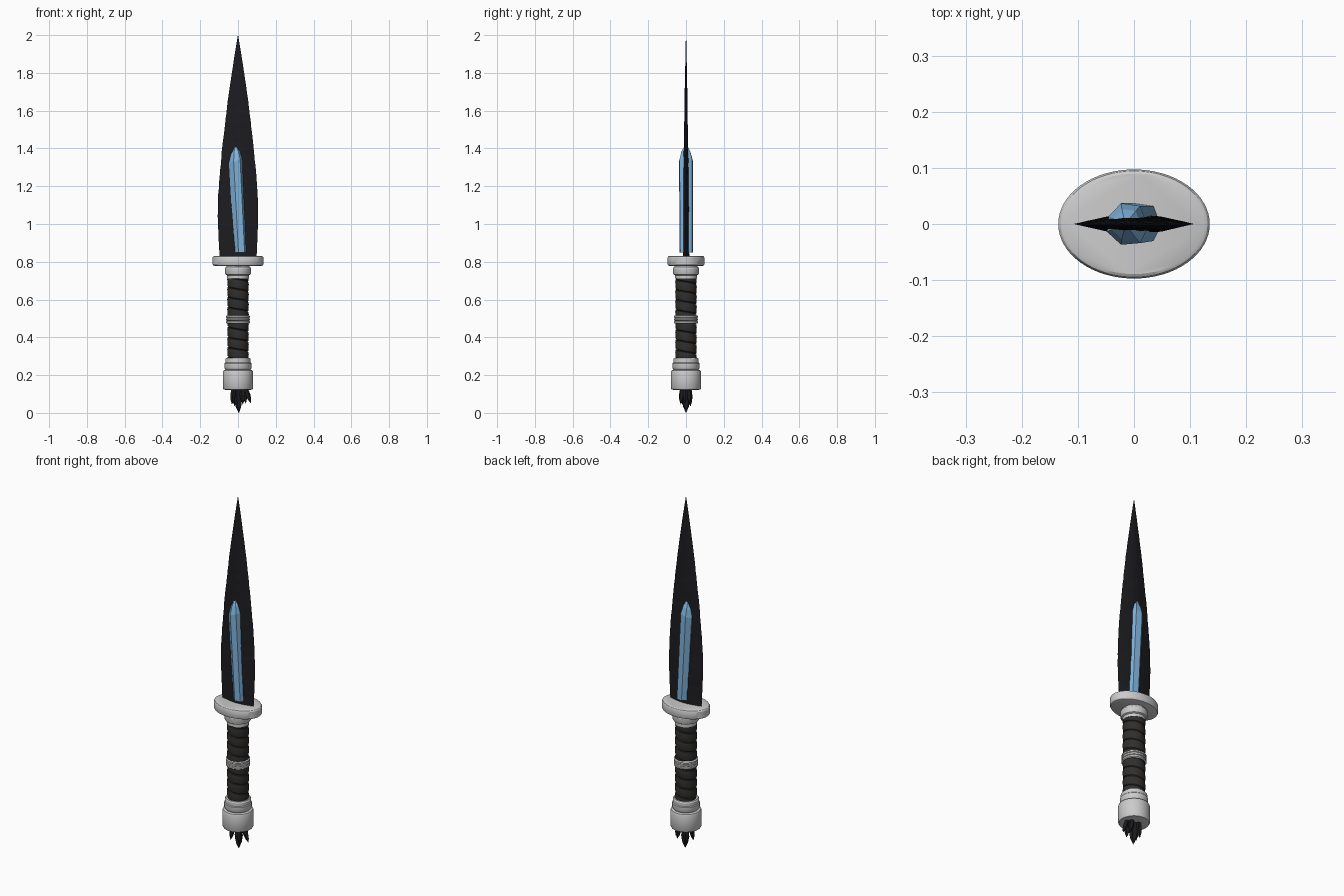
import bpy, bmesh, math, random
from mathutils import Vector

if "Cube" in bpy.data.objects:
    bpy.data.objects.remove(bpy.data.objects["Cube"])

random.seed(4)
TAU = 2 * math.pi


def material(name, rgb):
    m = bpy.data.materials.new(name)
    m.diffuse_color = (*rgb, 1)
    m.use_nodes = True
    m.node_tree.nodes["Principled BSDF"].inputs["Base Color"].default_value = m.diffuse_color
    return m


BLACK = material("black_stone", (0.012, 0.012, 0.015))
BLUE = material("blue_crystal", (0.22, 0.46, 0.72))
LEATHER = material("dark_leather", (0.03, 0.028, 0.026))


def loft(name, rings, mat=None, smooth=None):
    """Skin a list of equal-length closed rings and cap both ends."""
    bm = bmesh.new()
    vs = [[bm.verts.new(p) for p in ring] for ring in rings]
    n = len(vs[0])
    for a, b in zip(vs, vs[1:]):
        for i in range(n):
            j = (i + 1) % n
            bm.faces.new((a[i], a[j], b[j], b[i]))
    bm.faces.new(vs[0][::-1])
    bm.faces.new(vs[-1])
    bmesh.ops.remove_doubles(bm, verts=bm.verts, dist=1e-5)
    bmesh.ops.recalc_face_normals(bm, faces=bm.faces)
    me = bpy.data.meshes.new(name)
    bm.to_mesh(me)
    bm.free()
    ob = bpy.data.objects.new(name, me)
    bpy.context.collection.objects.link(ob)
    if mat:
        me.materials.append(mat)
    if smooth:
        bpy.ops.object.select_all(action='DESELECT')
        ob.select_set(True)
        bpy.context.view_layer.objects.active = ob
        bpy.ops.object.shade_smooth_by_angle(angle=math.radians(smooth))
    return ob


def turned(name, profile, ratio=1.0, n=48, mat=None):
    """Lathe a (radius, z) profile; ratio squashes it in y."""
    rings = [[(r * math.cos(TAU * i / n), r * ratio * math.sin(TAU * i / n), z)
              for i in range(n)] for r, z in profile]
    return loft(name, rings, mat, 30)


def interp(table, z):
    for (z0, *a), (z1, *b) in zip(table, table[1:]):
        if z <= z1:
            t = (z - z0) / (z1 - z0)
            return [p + (q - p) * t for p, q in zip(a, b)]
    return table[-1][1:]


# Blade: lens section, slightly rough like knapped stone
shape = [(0.82, .097, .019), (0.93, .104, .018), (1.05, .107, .017),
         (1.18, .103, .0155), (1.4, .084, .012), (1.66, .053, .008),
         (1.87, .022, .004), (1.95, .009, .002), (2.0, .0005, .0005)]
section = [-1, -.8, -.5, -.2, .2, .5, .8, 1]
rings = []
for k in range(49):
    z = 0.82 + 1.18 * k / 48
    w, t = interp(shape, z)
    jit = lambda s: 1 + random.uniform(-s, s)
    front = [(w * u * jit(.012), -t * (1 - abs(u) ** 1.5) * jit(.1), z) for u in section]
    back = [(w * u, t * (1 - abs(u) ** 1.5) * jit(.1), z) for u in section[-2:0:-1]]
    rings.append(front + back)
loft("blade", rings, BLACK)

# Crystal set through the blade, leaning slightly to the left
hexagon = [(-.037, -.014), (-.012, -.037), (.022, -.034),
           (.036, -.006), (.022, .032), (-.012, .037), (-.034, .014)]
axis = [(0.85, .014, .002, .95), (1.335, -.011, 0, 1), (1.375, -.013, 0, .72),
        (1.42, -.015, 0, .12)]
loft("crystal", [[(cx + x * s, cy + y * s, z + (x * .35 if 1.3 < z < 1.4 else 0))
                  for x, y in hexagon] for z, cx, cy, s in axis], BLUE)

# Oval guard and its collar
turned("guard", [(.122, .778), (.131, .781), (.135, .787), (.135, .822),
                 (.131, .828), (.124, .831)], ratio=.72, n=64)
turned("upper_collar", [(.058, .712), (.058, .728), (.066, .732), (.069, .738),
                        (.069, .765), (.065, .771), (.06, .773), (.06, .785)])

# Spiral leather wrap: helical bands with a sunken seam
pitch, n = .053, 40
bands = [(0, .050), (.08, .0545), (.3, .0565), (.75, .057), (.95, .055)]
z_lo, z_hi = .27, .73
rings = []
for turn in range(-1, 12):
    for f, r in bands:
        z0 = z_lo + pitch * (turn + f)
        rings.append((z0, r))
bm = bmesh.new()
grid = []
for z0, r in rings:
    row = []
    for i in range(n + 1):
        a = TAU * i / n
        z = min(max(z0 + pitch * (1 - i / n), z_lo), z_hi)
        row.append(bm.verts.new((r * math.cos(a), r * math.sin(a), z)))
    grid.append(row)
for a, b in zip(grid, grid[1:]):
    for i in range(n):
        q = (a[i], a[i + 1], b[i + 1], b[i])
        if max(v.co.z for v in q) - min(v.co.z for v in q) > 1e-4:
            bm.faces.new(q)
bmesh.ops.delete(bm, geom=[v for v in bm.verts if not v.link_faces], context='VERTS')
bmesh.ops.remove_doubles(bm, verts=bm.verts, dist=1e-5)
me = bpy.data.meshes.new("grip_wrap")
bm.to_mesh(me)
bm.free()
me.materials.append(LEATHER)
grip = bpy.data.objects.new("grip_wrap", me)
bpy.context.collection.objects.link(grip)
bpy.ops.object.select_all(action='DESELECT')
grip.select_set(True)
bpy.context.view_layer.objects.active = grip
bpy.ops.object.shade_smooth_by_angle(angle=math.radians(35))

# Triple ring in the middle of the grip
profile = [(.05, .472)]
for k in range(3):
    z = .473 + k * .0145
    profile += [(.059, z), (.063, z + .003), (.063, z + .0105), (.059, z + .0135)]
profile.append((.05, .517))
turned("grip_ring", profile)

# Lower collar and pommel
turned("lower_collar", [(.06, .222), (.068, .232), (.071, .238), (.071, .262),
                        (.067, .266), (.067, .284), (.063, .29), (.05, .291)])
turned("pommel", [(.066, .122), (.076, .124), (.08, .131), (.08, .218),
                  (.077, .225), (.066, .229)])


# Cluster of stone shards under the pommel
def shard(name, root, tip, r):
    a, b = Vector(root), Vector(tip)
    side = (b - a).cross(Vector((0, 1, 0))).normalized()
    fwd = (b - a).cross(side).normalized()
    phase = random.random() * TAU
    rings = []
    for t, s in ((0, .8), (.5, 1), (.76, .7), (1, .04)):
        c = a.lerp(b, t)
        rings.append([c + (side * math.cos(phase + TAU * i / 5)
                           + fwd * math.sin(phase + TAU * i / 5)) * r * s
                      for i in range(5)])
    loft(name, rings, BLACK)


shards = [((0, 0, .14), (.005, 0, 0), .023),
          ((-.022, -.012, .14), (-.032, -.02, .045), .014),
          ((-.012, .016, .14), (-.018, .024, .035), .016),
          ((.022, -.018, .14), (.026, -.028, .045), .015),
          ((.024, .014, .14), (.042, .02, .05), .015),
          ((.035, -.002, .14), (.069, -.004, .05), .014)]
for k, s in enumerate(shards):
    shard(f"shard_{k + 1}", *s)
